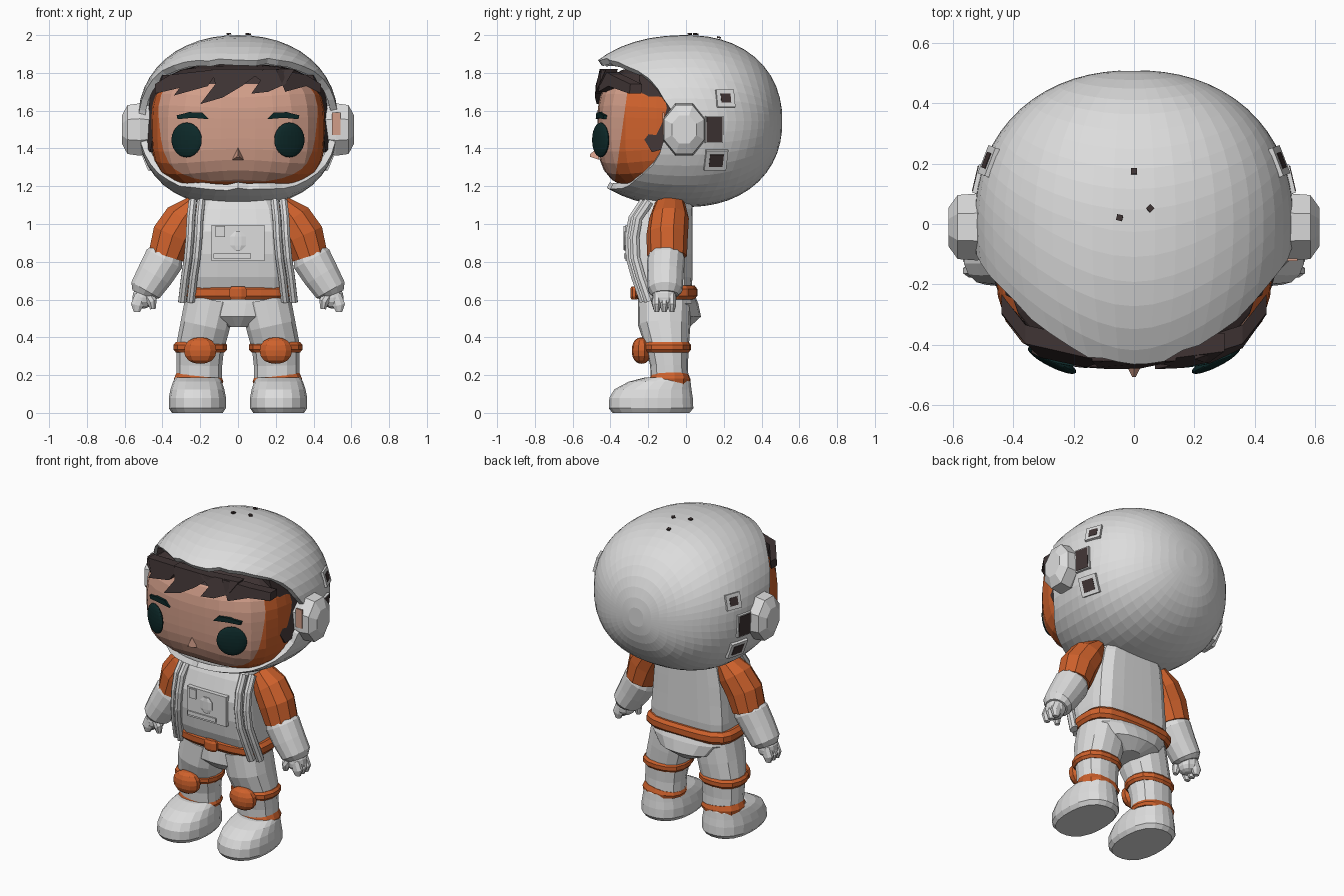
import bpy, bmesh, math, random
from mathutils import Vector, Matrix

random.seed(4)
if "Cube" in bpy.data.objects:
    bpy.data.objects.remove(bpy.data.objects["Cube"])


def material(name, r, g, b):
    m = bpy.data.materials.new(name)
    m.diffuse_color = (r, g, b, 1)
    m.use_nodes = True
    m.node_tree.nodes["Principled BSDF"].inputs["Base Color"].default_value = (r, g, b, 1)
    return m


WHITE = material("suit white", .72, .72, .72)
ORANGE = material("suit orange", .62, .12, .025)
SKIN = material("skin", .64, .34, .25)
HAIR = material("dark brown", .05, .034, .034)
EYE = material("dark teal", .004, .022, .022)


def finish(name, bm, mats, mirror=False):
    bmesh.ops.recalc_face_normals(bm, faces=bm.faces)
    me = bpy.data.meshes.new(name)
    bm.to_mesh(me)
    bm.free()
    for m in mats if isinstance(mats, list) else [mats]:
        me.materials.append(m)
    ob = bpy.data.objects.new(name, me)
    bpy.context.scene.collection.objects.link(ob)
    if mirror:
        ob.modifiers.new("mirror", 'MIRROR').use_mirror_merge = False
    return ob


def oval(a, p):
    """Point on a unit superellipse."""
    c, d = math.cos(a), math.sin(a)
    f = (abs(c) ** p + abs(d) ** p) ** (-1 / p)
    return c * f, d * f


def loft(name, secs, mat, n=14, p=2, mirror=False, lengthwise=False):
    """Skin superellipse sections (x, y, z, radius u, radius v) along a path."""
    bm = bmesh.new()
    pts = [Vector(s[:3]) for s in secs]
    rings = []
    for i, s in enumerate(secs):
        t = pts[min(i + 1, len(pts) - 1)] - pts[max(i - 1, 0)]
        if lengthwise:
            u = Vector((1, 0, 0))
            v = t.normalized().cross(u)
        else:
            t.y = 0
            v = Vector((0, 1, 0))
            u = v.cross(t.normalized())
        ring = []
        for k in range(n):
            c, d = oval(math.tau * (k + .5) / n, p)
            ring.append(bm.verts.new(pts[i] + u * c * s[3] + v * d * s[4]))
        rings.append(ring)
    skin_rings(bm, rings)
    bm.faces.new(rings[-1])
    return finish(name, bm, mat, mirror)


def skin_rings(bm, rings):
    """Close the first ring and bridge all the others."""
    bm.faces.new(rings[0])
    for a, b in zip(rings, rings[1:]):
        for k in range(len(a)):
            bm.faces.new((a[k], a[k - 1], b[k - 1], b[k]))


def blob(center, radii, p=2, u=24, v=16):
    """Rounded box or ellipsoid as a bmesh."""
    bm = bmesh.new()
    bmesh.ops.create_uvsphere(bm, u_segments=u, v_segments=v, radius=1)
    for w in bm.verts:
        f = sum(abs(c) ** p for c in w.co) ** (-1 / p)
        w.co = Vector([c * f * r + o for c, r, o in zip(w.co, radii, center)])
    return bm


def box(name, center, size, mat, rot=None, mirror=False):
    bm = bmesh.new()
    m = Matrix.Translation(center) @ (rot or Matrix()) @ Matrix.Diagonal((*size, 1))
    bmesh.ops.create_cube(bm, size=1, matrix=m)
    return finish(name, bm, mat, mirror)


def prism(name, outline, place, mat, mirror=False):
    """Outline extruded between two layers; place(a, b, layer) gives the point."""
    bm = bmesh.new()
    a, b = [[bm.verts.new(place(*q, layer)) for q in outline] for layer in (0, 1)]
    skin_rings(bm, [a, b])
    bm.faces.new(b)
    return finish(name, bm, mat, mirror)


# Helmet shell: rings from the back pole to an open, slightly ragged rim
FRONT, BACK, ROUND = .62, .51, 2.2


def helmet_point(phi, t):
    depth, r = oval(t, ROUND)
    c, s = oval(phi, 2.35 if math.sin(phi) < 0 else 2.15)
    return Vector((.53 * r * c, depth * (BACK if depth > 0 else FRONT), 1.545 + .455 * r * s))


bm = bmesh.new()
N, M = 48, 18
rings = [[] for j in range(M)]
for k in range(N):
    phi = math.tau * k / N
    s = math.sin(phi)
    rim = .08 + (.4 if s > 0 else .33) * abs(s) ** 1.6
    for j, ring in enumerate(rings, 1):
        d = (rim + (random.uniform(-.02, .012) if j == M else 0)) / FRONT
        t_rim = math.pi / 2 + math.atan2(d, (1 - d ** ROUND) ** (1 / ROUND))
        ring.append(bm.verts.new(helmet_point(phi, t_rim * j / M)))
skin_rings(bm, rings)
sol = finish("helmet", bm, WHITE).modifiers.new("thickness", 'SOLIDIFY')
sol.thickness, sol.offset = .035, -1

# Ear cups, with a skin-coloured patch on the left one
loft("ear_cup", [(.45, -.01, 1.5, .13, .1), (.52, -.01, 1.5, .15, .12),
                 (.585, -.01, 1.5, .14, .115), (.615, -.01, 1.5, .08, .07)],
     WHITE, n=8, mirror=True)
box("ear_patch", (.52, -.119, 1.53), (.045, .009, .12), SKIN)


# Dark vents in the helmet: three framed ones behind each ear, three specks on top
def vent(phi, t, w, h, frame):
    pos = helmet_point(phi, t)
    nrm = (helmet_point(phi + .02, t) - pos).cross(helmet_point(phi, t + .02) - pos).normalized()
    if nrm.dot(pos - Vector((0, 0, 1.545))) < 0:
        nrm = -nrm
    rot = nrm.to_track_quat('X', 'Z').to_matrix().to_4x4()
    if frame:
        box("vent_frame", pos, (.02, w + frame, h + frame), WHITE, rot, True)
    box("vent", pos + nrm * .008, (.009, w, h), HAIR, rot, frame > 0)


vent(-.1, 1.28, .085, .13, .012)
vent(.28, 1.16, .055, .05, .045)
vent(-.47, 1.26, .075, .07, .045)
for phi, t in ((1.57, 1.23), (1.66, 1.53), (1.47, 1.47)):
    vent(phi, t, .02, .02, 0)

# Head: skin in front of a slanted line, orange hood behind it
HC, HR, HP = (0, -.08, 1.505), (.46, .39, .335), 3.2
bm = blob(HC, HR, HP, 32, 20)
co, no = Vector((0, -.345, 1.45)), Vector((0, 1, -.14)).normalized()
bmesh.ops.bisect_plane(bm, geom=bm.verts[:] + bm.edges[:] + bm.faces[:], plane_co=co, plane_no=no)
for f in bm.faces:
    f.material_index = int((f.calc_center_median() - co).dot(no) > 0)
finish("head", bm, [SKIN, ORANGE])

# Hair cap, fringe and sideburns
bm = blob(HC, [r * 1.015 for r in HR], HP, 32, 20)
bmesh.ops.bisect_plane(bm, geom=bm.verts[:] + bm.edges[:] + bm.faces[:],
                       plane_co=(0, 0, 1.74), plane_no=(0, 0, 1), clear_inner=True)
finish("hair_cap", bm, HAIR)


def on_face(x, z, layer):
    bulge = (1 - abs(x / HR[0]) ** HP) ** (1 / HP)
    back = max(0, z - 1.72) * .25
    return x, HC[1] - HR[1] * bulge + back + (.05 if layer else -.012), z


locks = [
    [(-.44, 1.74), (-.36, 1.79), (-.1, 1.82), (-.16, 1.73), (-.34, 1.68), (-.31, 1.72), (-.44, 1.69)],
    [(-.14, 1.82), (.14, 1.82), (.02, 1.73), (-.08, 1.67), (-.2, 1.635), (-.12, 1.74)],
    [(.04, 1.82), (.3, 1.82), (.25, 1.74), (.16, 1.7), (.07, 1.69), (.12, 1.76)],
    [(.2, 1.82), (.36, 1.79), (.44, 1.74), (.44, 1.69), (.36, 1.73), (.25, 1.7)],
]
for lock in locks:
    prism("fringe_lock", lock, on_face, HAIR)


def on_temple(y, z, layer):
    x = .42 if layer else .483
    return x - max(0, -.12 - y) * .3 - max(0, z - 1.6) * .25, y, z


prism("sideburn", [(-.25, 1.79), (-.08, 1.78), (-.06, 1.66), (-.07, 1.5), (-.11, 1.4),
                   (-.18, 1.38), (-.265, 1.52), (-.23, 1.65)], on_temple, HAIR, True)

# Eyes, brows and nose
bm = blob((0, 0, 0), (.09, .022, .092), 2, 24, 12)
bm.transform(Matrix.Translation((.272, -.452, 1.445)) @ Matrix.Rotation(math.radians(27), 4, 'Z'))
finish("eye", bm, EYE, True)
prism("eyebrow", [(.155, 1.555), (.19, 1.59), (.26, 1.592), (.325, 1.575), (.32, 1.555), (.24, 1.562)],
      on_face, EYE, True)
prism("nose", [(-.03, 1.34), (.03, 1.34), (0, 1.41)],
      lambda x, z, layer: (x, -.46, z) if layer else (x * .2, -.508, 1.36 + (z - 1.36) * .2), SKIN)

# Torso, hips and belt
loft("torso", [(0, -.11, .62, .26, .135), (0, -.125, .72, .265, .16), (0, -.135, .84, .255, .17),
               (0, -.135, .96, .245, .17), (0, -.115, 1.08, .225, .15), (0, -.1, 1.15, .19, .13)],
     WHITE, n=24, p=5)
loft("hips", [(0, -.09, .455, .07, .11), (0, -.085, .51, .2, .165),
              (0, -.09, .58, .27, .155), (0, -.1, .64, .28, .14)], WHITE, n=20, p=2.6)
loft("belt", [(0, -.105, .6, .285, .15), (0, -.105, .62, .3, .165),
              (0, -.105, .655, .3, .165), (0, -.105, .675, .28, .15)], ORANGE, n=24, p=3.5)
loft("buckle", [(0, -.275, .6, .035, .014), (0, -.275, .615, .045, .02),
                (0, -.275, .655, .045, .02), (0, -.275, .67, .035, .014)], ORANGE, n=8, p=4)

# Harness straps in two ridges down each side of the chest
for dx, dy in ((0, 0), (.045, .025)):
    path = [(.195, -.22, 1.12), (.205, -.28, 1.03), (.21, -.298, .93),
            (.22, -.293, .82), (.235, -.265, .72), (.25, -.22, .59)]
    loft("harness_strap", [(x + dx, y + dy, z, .022, .026) for x, y, z in path],
         WHITE, n=8, p=3, mirror=True, lengthwise=True)

# Chest control box with dial, button and slot
box("control_box", (0, -.295, .9), (.28, .05, .19), WHITE)
loft("dial", [(0, -.322, .86, .02, .008), (0, -.322, .885, .045, .01),
              (0, -.322, .935, .045, .01), (0, -.322, .96, .02, .008)], WHITE, n=8)
box("button", (-.095, -.32, .96), (.05, .02, .06), WHITE)
box("slot_bar", (-.03, -.322, .83), (.2, .012, .025), WHITE)

# Arms: orange sleeve, white cuff, hand
loft("upper_arm", [(.23, -.085, 1.11, .05, .08), (.29, -.09, 1.03, .105, .105),
                   (.345, -.1, .94, .115, .11), (.38, -.1, .83, .1, .105)], ORANGE, n=10, mirror=True)
loft("forearm", [(.375, -.105, .85, .09, .09), (.39, -.105, .815, .108, .1),
                 (.44, -.11, .73, .1, .097), (.49, -.11, .65, .088, .092),
                 (.5, -.11, .625, .065, .07)], WHITE, n=14, mirror=True)
finish("palm", blob((.505, -.115, .61), (.055, .065, .058), 2.4, 10, 8), WHITE, True)
for y in (-.155, -.115, -.075):
    loft("finger", [(.515, y, .62, .035, .022), (.535, y, .57, .035, .024), (.535, y, .535, .018, .014)],
         WHITE, n=8, mirror=True)
loft("thumb", [(.485, -.15, .64, .028, .026), (.455, -.16, .59, .028, .026),
               (.45, -.16, .55, .016, .014)], WHITE, n=8, mirror=True)

# Legs, knee bands, pads, ankle bands and boots
loft("leg", [(.205, -.085, .15, .12, .1), (.205, -.09, .25, .122, .1), (.2, -.1, .35, .128, .115),
             (.175, -.115, .46, .132, .138), (.145, -.115, .6, .135, .14)], WHITE, p=2.5, mirror=True)
loft("knee_band", [(.2, -.1, .32, .13, .115), (.2, -.1, .335, .143, .126),
                   (.2, -.1, .36, .143, .126), (.2, -.1, .375, .13, .115)], ORANGE, p=2.5, mirror=True)
finish("knee_pad", blob((.2, -.235, .33), (.088, .052, .07), 2.3, 10, 8), ORANGE, True)
loft("ankle_band", [(.208, -.085, .15, .125, .105), (.208, -.085, .175, .132, .11),
                    (.205, -.085, .2, .122, .1)], ORANGE, p=2.5, mirror=True)
loft("boot", [(.215, -.185, 0, .135, .205), (.215, -.185, .025, .152, .225),
              (.215, -.185, .08, .152, .222), (.215, -.175, .125, .143, .205),
              (.215, -.14, .165, .13, .165), (.215, -.1, .188, .115, .115)],
     WHITE, n=20, p=2.4, mirror=True)
